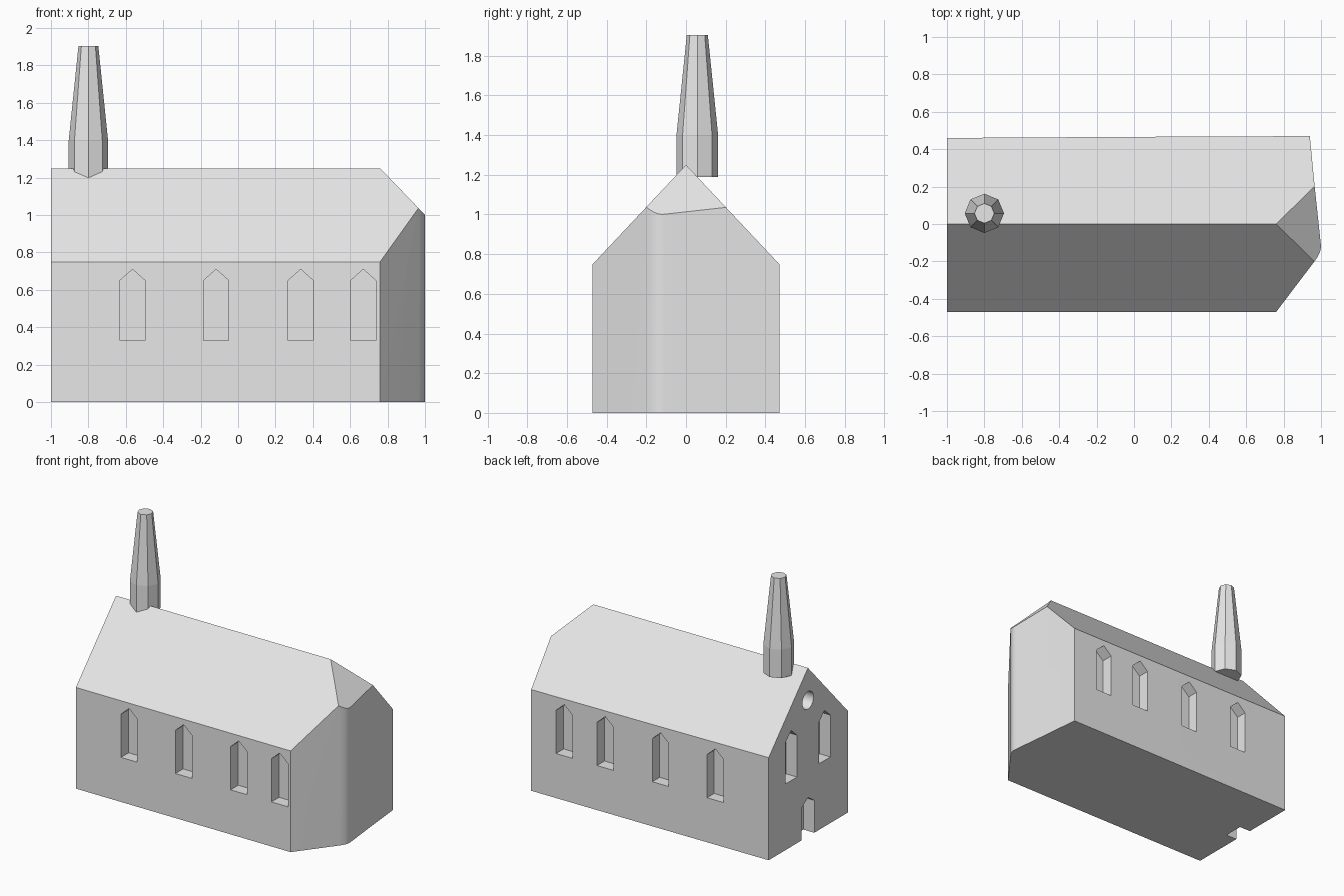
import bpy, bmesh, math
from mathutils import Vector

if "Cube" in bpy.data.objects:
    bpy.data.objects.remove(bpy.data.objects["Cube"])

stone = bpy.data.materials.new("pale_grey_stone")
stone.diffuse_color = (0.8, 0.8, 0.8, 1)
stone.use_nodes = True
stone.node_tree.nodes["Principled BSDF"].inputs["Base Color"].default_value = stone.diffuse_color


def make_object(name, bm):
    bmesh.ops.recalc_face_normals(bm, faces=bm.faces)
    mesh = bpy.data.meshes.new(name)
    bm.to_mesh(mesh)
    bm.free()
    mesh.materials.append(stone)
    obj = bpy.data.objects.new(name, mesh)
    bpy.context.collection.objects.link(obj)
    return obj


def prism(bm, points, offset):
    """Extrude a planar outline along an offset vector."""
    face = bm.faces.new([bm.verts.new(p) for p in points])
    new = bmesh.ops.extrude_face_region(bm, geom=[face])["geom"]
    bmesh.ops.translate(bm, vec=offset,
                        verts=[g for g in new if isinstance(g, bmesh.types.BMVert)])


# Church body: floor plan with a slanted, rounded east end
plan = [(-1, -0.47), (0.76, -0.47), (0.965, -0.2), (0.979, -0.18), (0.99, -0.16),
        (0.997, -0.142), (1.0, -0.122), (0.998, -0.1), (0.966, 0.2),
        (0.94, 0.47), (0, 0.466), (-1, 0.46)]
bm = bmesh.new()
prism(bm, [(x, y, 0) for x, y in plan], (0, 0, 1.6))

# Roof: slice the block with two slopes and the east hip
pitch = 0.5 / 0.47
for normal in ((0, -pitch, 1), (0, pitch, 1), (1.04, 0, 1)):
    cut = bmesh.ops.bisect_plane(bm, geom=bm.verts[:] + bm.edges[:] + bm.faces[:],
                                 dist=1e-5, plane_co=(0.76, 0, 1.25),
                                 plane_no=Vector(normal).normalized(), clear_outer=True)
    bmesh.ops.holes_fill(bm, edges=[e for e in bm.edges if e.is_boundary], sides=0)
bmesh.ops.remove_doubles(bm, verts=bm.verts, dist=1e-4)
body = make_object("church_body", bm)


# Recess cutters: pointed windows, door and round gable window
def pointed(center, half, low, shoulder, top):
    return [(center - half, low), (center + half, low), (center + half, shoulder),
            (center, top), (center - half, shoulder)]


bm = bmesh.new()
for cx in (-0.564, -0.117, 0.335, 0.67):
    outline = pointed(cx, 0.067, 0.33, 0.65, 0.71)
    prism(bm, [(x, -0.6, z) for x, z in outline], (0, 0.22, 0))
    prism(bm, [(x, 0.6, z) for x, z in outline], (0, -0.22, 0))
gable = [pointed(s * 0.195, 0.067, 0.49, 0.80, 0.86) for s in (-1, 1)]
gable.append(pointed(0, 0.074, -0.1, 0.24, 0.29))
gable.append([(0.065 * math.cos(i * math.tau / 24), 1.01 + 0.065 * math.sin(i * math.tau / 24))
              for i in range(24)])
for outline in gable:
    prism(bm, [(-1.1, y, z) for y, z in outline], (0.19, 0, 0))
cutter = make_object("recess_cutter", bm)
cutter.hide_render = True

mod = body.modifiers.new("recesses", "BOOLEAN")
mod.operation = "DIFFERENCE"
mod.solver = "EXACT"
mod.object = cutter
bpy.context.view_layer.update()
result = bpy.data.meshes.new_from_object(body.evaluated_get(bpy.context.evaluated_depsgraph_get()))
body.modifiers.clear()
body.data = result
bpy.data.objects.remove(cutter)

# Smooth only the rounded east end
bpy.ops.object.select_all(action="DESELECT")
body.select_set(True)
bpy.context.view_layer.objects.active = body
bpy.ops.object.shade_smooth_by_angle(angle=math.radians(30))

# Steeple: straight octagonal base with a tapering, flat-topped shaft
bm = bmesh.new()
rings = []
for r, z in ((0.105, 1.19), (0.105, 1.40), (0.053, 1.905)):
    rings.append([bm.verts.new((-0.8 + r * math.cos(i * math.tau / 8),
                                0.057 + r * math.sin(i * math.tau / 8), z)) for i in range(8)])
for a, b in zip(rings, rings[1:]):
    for i in range(8):
        j = (i + 1) % 8
        bm.faces.new((a[i], a[j], b[j], b[i]))
bm.faces.new(rings[0][::-1])
bm.faces.new(rings[-1])
make_object("steeple", bm)
